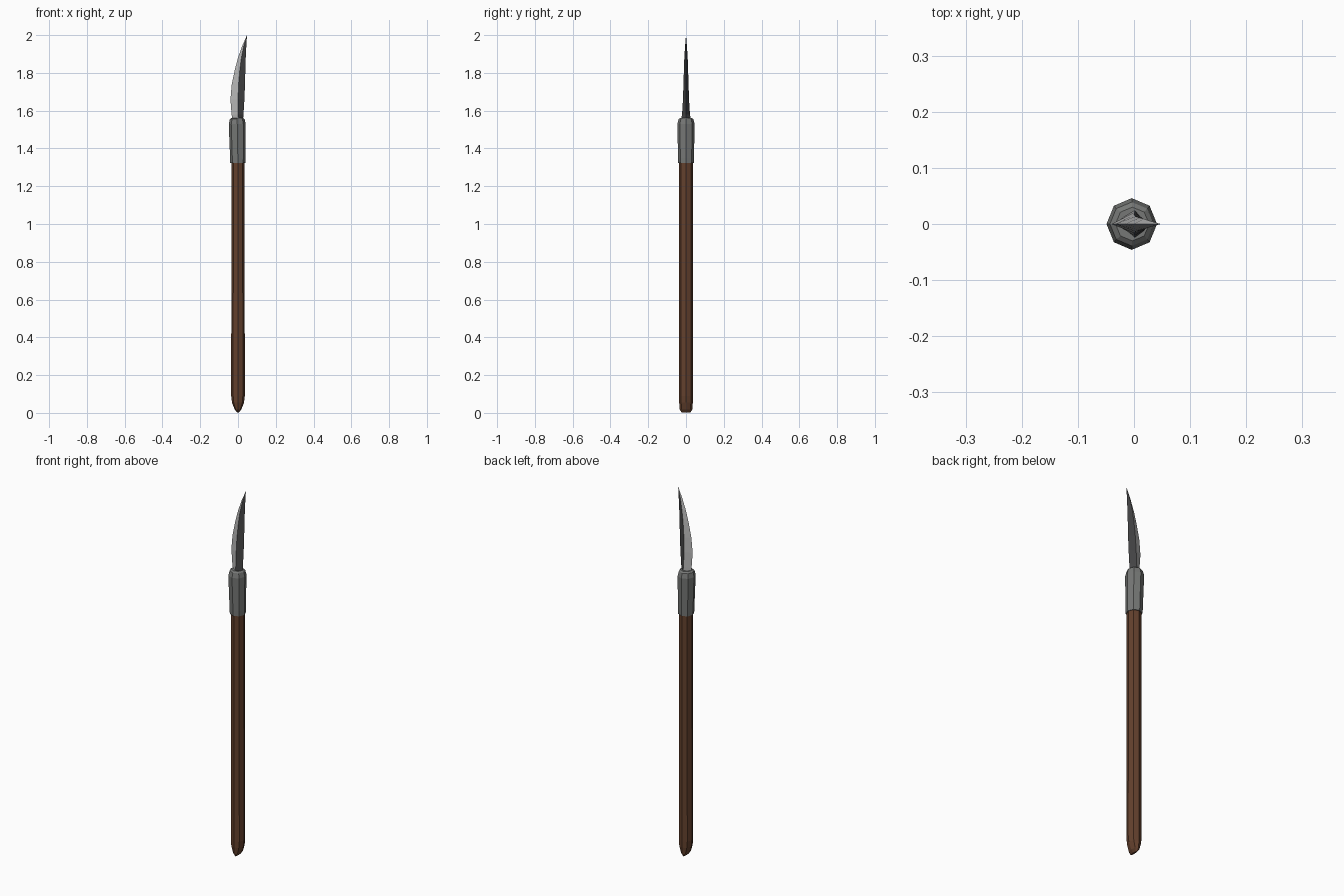
import bpy, bmesh, math

if "Cube" in bpy.data.objects:
    bpy.data.objects.remove(bpy.data.objects["Cube"])


def material(name, rgb):
    m = bpy.data.materials.new(name)
    m.diffuse_color = (*rgb, 1)
    m.use_nodes = True
    m.node_tree.nodes["Principled BSDF"].inputs["Base Color"].default_value = m.diffuse_color
    return m


WOOD = material("brown wood", (0.125, 0.052, 0.026))
IRON = material("grey iron", (0.18, 0.185, 0.18))
DARK = material("dark steel", (0.06, 0.06, 0.062))
EDGE = material("bright steel", (0.47, 0.47, 0.47))


def loft(name, rings, mats, rule=None):
    """Join rings of equal point count into a closed flat-shaded solid."""
    bm = bmesh.new()
    vs = [[bm.verts.new(p) for p in ring] for ring in rings]
    n = len(rings[0])
    for a, b in zip(vs, vs[1:]):
        for i in range(n):
            j = (i + 1) % n
            f = bm.faces.new((a[i], a[j], b[j], b[i]))
            if rule:
                f.material_index = rule(i)
    bm.faces.new(vs[0][::-1])
    bm.faces.new(vs[-1])
    bmesh.ops.remove_doubles(bm, verts=bm.verts, dist=0.0002)
    bmesh.ops.recalc_face_normals(bm, faces=bm.faces)
    me = bpy.data.meshes.new(name)
    bm.to_mesh(me)
    bm.free()
    for m in mats:
        me.materials.append(m)
    ob = bpy.data.objects.new(name, me)
    bpy.context.collection.objects.link(ob)
    return ob


def octagon(z, rx, ry, cx=0):
    return [(cx + rx * math.cos(i * math.pi / 4), ry * math.sin(i * math.pi / 4), z)
            for i in range(8)]


# Wooden shaft, narrowing to a wedge at the butt
loft("shaft", [octagon(0.003, 0.005, 0.024), octagon(0.018, 0.018, 0.034),
               octagon(0.055, 0.032, 0.036), octagon(0.09, 0.036, 0.036),
               octagon(1.34, 0.035, 0.036)], [WOOD])

# Iron socket, widening upward then closing around the blade
loft("socket", [octagon(1.322, 0.040, 0.041, -0.001), octagon(1.35, 0.041, 0.042, -0.001),
                octagon(1.53, 0.045, 0.046, -0.004), octagon(1.555, 0.039, 0.039, -0.004),
                octagon(1.562, 0.030, 0.030, -0.003)], [IRON])

# Blade stations: z, cutting edge x, ridge x, back x, half thickness
stations = [(1.54, -0.028, 0.002, 0.026, 0.028), (1.58, -0.034, 0.001, 0.029, 0.021),
            (1.66, -0.040, 0.000, 0.034, 0.016), (1.74, -0.033, 0.003, 0.037, 0.0135),
            (1.82, -0.016, 0.010, 0.039, 0.011), (1.88, 0.000, 0.018, 0.041, 0.009),
            (1.94, 0.021, 0.030, 0.044, 0.005), (2.0, 0.0475, 0.0475, 0.0475, 0)]
# Curved blade: bright on the cutting side, dark toward the back
loft("blade", [[(e, 0, z), (r, -t, z), (b, 0, z), (r, t, z)] for z, e, r, b, t in stations],
     [EDGE, DARK], rule=lambda i: 0 if i in (0, 3) else 1)
